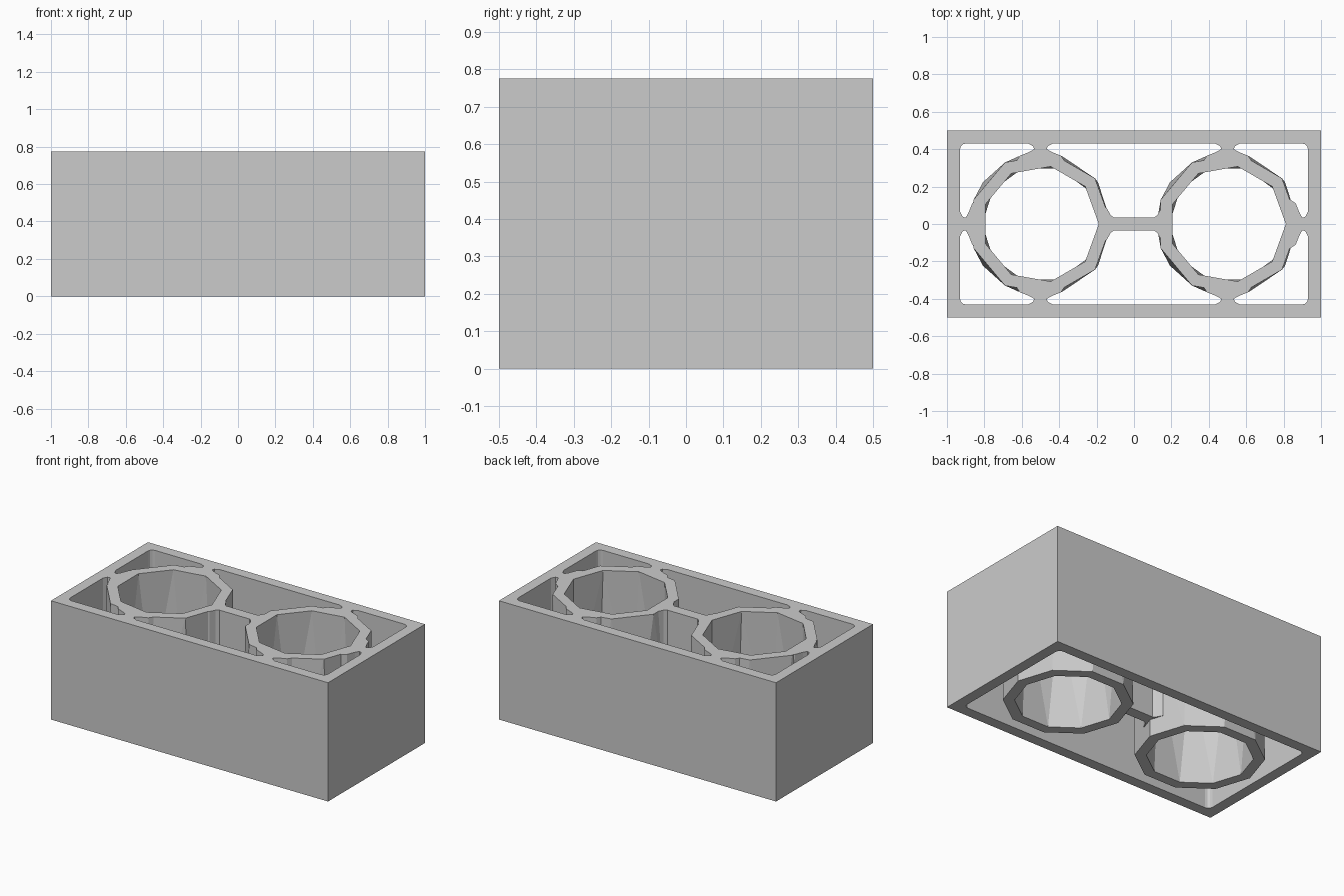
import bpy, bmesh
from math import pi, cos, sin, radians

HEIGHT = 0.775
WALL = 0.07
TUBE_X = 0.5
WEB_BOTTOM = 0.11

cube = bpy.data.objects.get("Cube")
if cube:
    bpy.data.objects.remove(cube, do_unlink=True)

grey = bpy.data.materials.new("plain_grey")
grey.use_nodes = True
colour = (0.6, 0.6, 0.6, 1)
grey.diffuse_color = colour
grey.node_tree.nodes["Principled BSDF"].inputs["Base Color"].default_value = colour


def finish(bm, name):
    bmesh.ops.recalc_face_normals(bm, faces=bm.faces)
    mesh = bpy.data.meshes.new(name)
    bm.to_mesh(mesh)
    bm.free()
    mesh.materials.append(grey)
    obj = bpy.data.objects.new(name, mesh)
    bpy.context.collection.objects.link(obj)
    return obj


def extrude_outline(name, loops, z0, z1):
    """Fill flat outlines (holes allowed) and extrude them upward."""
    bm = bmesh.new()
    for loop in loops:
        verts = [bm.verts.new((x, y, z0)) for x, y in loop]
        for a, b in zip(verts, verts[1:] + verts[:1]):
            bm.edges.new((a, b))
    bmesh.ops.triangle_fill(bm, edges=bm.edges[:], use_beauty=True)
    bmesh.ops.dissolve_limit(bm, angle_limit=0.01, verts=[], edges=bm.edges[:])
    out = bmesh.ops.extrude_face_region(bm, geom=bm.faces[:], use_keep_orig=True)
    tops = [g for g in out["geom"] if isinstance(g, bmesh.types.BMVert)]
    bmesh.ops.translate(bm, verts=tops, vec=(0, 0, z1 - z0))
    return finish(bm, name)


def rounded_rect(hx, hy, r, steps=3):
    pts = []
    for k, (sx, sy) in enumerate([(1, 1), (-1, 1), (-1, -1), (1, -1)]):
        for i in range(steps + 1):
            a = (k + i / steps) * pi / 2
            pts.append((sx * (hx - r) + r * cos(a), sy * (hy - r) + r * sin(a)))
    return pts


def ring(bm, cx, n, r, z):
    return [bm.verts.new((cx + r * cos(2 * pi * i / n), r * sin(2 * pi * i / n), z))
            for i in range(n)]


def zip_rings(bm, low, high):
    """Join two rings of different counts with triangles, ordered by angle."""
    n, m = len(low), len(high)
    i = j = 0
    while i < n or j < m:
        if j == m or (i < n and (i + 1) / n <= (j + 1) / m):
            bm.faces.new((low[i % n], low[(i + 1) % n], high[j % m]))
            i += 1
        else:
            bm.faces.new((low[i % n], high[(j + 1) % m], high[j % m]))
            j += 1


def rim(bm, a, b):
    n = len(a)
    for i in range(n):
        k = (i + 1) % n
        bm.faces.new((a[i], a[k], b[k], b[i]))


def tube(name, cx):
    """Faceted tube: ten sides at the bottom, nine at the top."""
    bm = bmesh.new()
    low_out, low_in = ring(bm, cx, 10, 0.38, 0), ring(bm, cx, 10, 0.312, 0)
    top_out, top_in = ring(bm, cx, 9, 0.38, HEIGHT), ring(bm, cx, 9, 0.312, HEIGHT)
    zip_rings(bm, low_out, top_out)
    zip_rings(bm, low_in, top_in)
    rim(bm, low_out, low_in)
    rim(bm, top_out, top_in)
    return finish(bm, name)


def web(name, cx, profile, degrees):
    """Flared web leaving a tube centre in the given direction."""
    outline = profile + [(u, -w) for u, w in reversed(profile)]
    c, s = cos(radians(degrees)), sin(radians(degrees))
    pts = [(cx + u * c - w * s, u * s + w * c) for u, w in outline]
    return extrude_outline(name, [pts], WEB_BOTTOM, HEIGHT)


# Outer shell, open at top and bottom
shell = [(-1, -0.5), (1, -0.5), (1, 0.5), (-1, 0.5)]
extrude_outline("outer_shell", [shell, rounded_rect(1 - WALL, 0.5 - WALL, 0.03)], 0, HEIGHT)

# Webs from tubes to shell, and the one between the tubes
wall_web = [(0.335, 0.13), (0.365, 0.11), (0.385, 0.06), (0.4, 0.034),
            (0.415, 0.038), (0.43, 0.065), (0.45, 0.065)]
middle_web = [(0.335, 0.1), (0.355, 0.085), (0.373, 0.05), (0.39, 0.036)]
middle_web += [(1 - u, w) for u, w in reversed(middle_web)]

for side, cx, outward in (("left", TUBE_X, 0), ("right", -TUBE_X, 180)):
    tube(side + "_tube", cx)
    web(side + "_end_web", cx, wall_web, outward)
    web(side + "_back_web", cx, wall_web, 90)
    web(side + "_front_web", cx, wall_web, 270)
web("middle_web", -TUBE_X, middle_web, 0)
